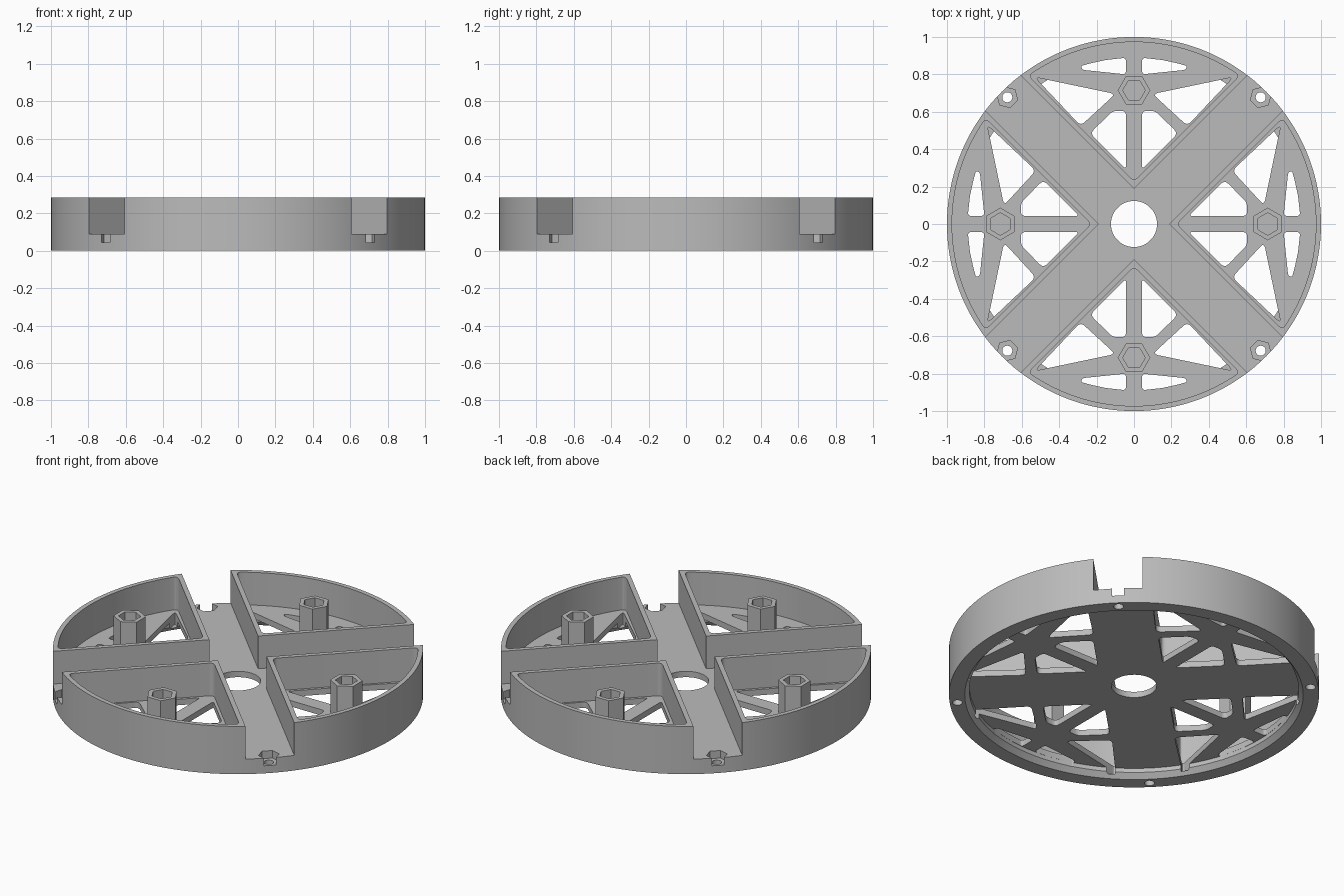
import bpy, bmesh, math
from mathutils import Vector, Matrix

cube = bpy.data.objects.get("Cube")
if cube:
    bpy.data.objects.remove(cube, do_unlink=True)

gray = bpy.data.materials.new("plain gray")
gray.use_nodes = True
gray.diffuse_color = (0.5, 0.5, 0.5, 1)
gray.node_tree.nodes["Principled BSDF"].inputs["Base Color"].default_value = (0.5, 0.5, 0.5, 1)

TOP, FLOOR, UNDER = 0.285, 0.09, 0.055
HALF, WALL = 0.134, 0.027          # channel half width, wall thickness
BOSS_Y = 0.715
QUARTERS = [i * math.pi / 2 for i in range(4)]
DIAGONALS = [a + math.pi / 4 for a in QUARTERS]


def turned(points, angle):
    rot = Matrix.Rotation(angle, 2)
    return [rot @ Vector(p) for p in points]


def ngon(radius, sides, centre=(0, 0), start=0):
    return [Vector((centre[0] + radius * math.cos(start + i * math.tau / sides),
                    centre[1] + radius * math.sin(start + i * math.tau / sides)))
            for i in range(sides)]


def rounded(corners, steps=6):
    """Round each (x, y, cut) corner, starting the curve 'cut' away from it."""
    out = []
    for i, (x, y, cut) in enumerate(corners):
        p = Vector((x, y))
        if not cut:
            out.append(p)
            continue
        a = Vector(corners[i - 1][:2]) - p
        b = Vector(corners[(i + 1) % len(corners)][:2]) - p
        a = p + a.normalized() * min(cut, a.length * 0.49)
        b = p + b.normalized() * min(cut, b.length * 0.49)
        for k in range(steps + 1):
            t = k / steps
            out.append(a * (1 - t) ** 2 + p * 2 * t * (1 - t) + b * t * t)
    return out


def prisms(name, outlines, z0, z1):
    """Make one object from upright prisms with the given outlines."""
    bm = bmesh.new()
    for pts in outlines:
        low = [bm.verts.new((p[0], p[1], z0)) for p in pts]
        high = [bm.verts.new((p[0], p[1], z1)) for p in pts]
        bm.faces.new(low)
        bm.faces.new(high)
        for i in range(len(pts)):
            bm.faces.new((low[i - 1], low[i], high[i], high[i - 1]))
    bmesh.ops.recalc_face_normals(bm, faces=bm.faces)
    return add(name, bm)


def add(name, bm):
    mesh = bpy.data.meshes.new(name)
    bm.to_mesh(mesh)
    bm.free()
    mesh.materials.append(gray)
    ob = bpy.data.objects.new(name, mesh)
    bpy.context.scene.collection.objects.link(ob)
    return ob


def cut(ob, cutter):
    """Subtract the cutter from the object and throw the cutter away."""
    mod = ob.modifiers.new("cut", "BOOLEAN")
    mod.operation, mod.solver, mod.object = "DIFFERENCE", "EXACT", cutter
    bpy.context.view_layer.update()
    deps = bpy.context.evaluated_depsgraph_get()
    mesh = bpy.data.meshes.new_from_object(ob.evaluated_get(deps))
    ob.modifiers.clear()
    ob.data = mesh
    bpy.data.objects.remove(cutter, do_unlink=True)


def smooth(ob):
    bpy.ops.object.select_all(action="DESELECT")
    ob.select_set(True)
    bpy.context.view_layer.objects.active = ob
    bpy.ops.object.shade_smooth_by_angle(angle=math.radians(25))


# Solid round body
body = prisms("wheel_body", [ngon(1, 144)], 0, TOP)

# Cross channel
cross = []
for a in DIAGONALS:
    cross += turned([(HALF, -HALF), (1.2, -HALF), (1.2, HALF)], a)
cut(body, prisms("channel_cutter", [cross], FLOOR, TOP + 0.1))

# Four wedge pockets, leaving thin walls
inner, off = 1 - WALL, HALF + WALL
side = math.sqrt(inner ** 2 - off ** 2)
cx, cy = (side - off) / math.sqrt(2), (side + off) / math.sqrt(2)
spread = math.atan2(cx, cy) - 0.05
arc = [(inner * math.sin(t), inner * math.cos(t), 0)
       for t in (spread * (1 - i / 12) for i in range(25))]
wedge = rounded([(0, off * math.sqrt(2), 0.03), (cx, cy, 0.04)] + arc + [(-cx, cy, 0.04)])
cut(body, prisms("pocket_cutter", [turned(wedge, a) for a in QUARTERS], FLOOR, TOP + 0.1))

# Rounded openings between the floor ribs
lower = [(-0.043, 0.605, 0.025), (-0.113, 0.605, 0.025), (-0.235, 0.485, 0.03),
         (-0.043, 0.293, 0.02)]
flank = [(-0.53, 0.785, 0.03), (-0.10, 0.695, 0.03), (-0.285, 0.525, 0.03)]
outer = [(-0.043, 0.80, 0.02), (-0.043, 0.889, 0.02), (-0.15, 0.877, 0),
         (-0.22, 0.862, 0), (-0.285, 0.845, 0.015), (-0.275, 0.824, 0.015)]
openings = []
for shape in (lower, flank, outer):
    pts = rounded(shape)
    for a in QUARTERS:
        openings.append(turned(pts, a))
        openings.append(turned([(-p.x, p.y) for p in pts], a))
cut(body, prisms("opening_cutter", openings, 0.02, 0.2))

# Chamfered recess under the floor
bm = bmesh.new()
rings = [[bm.verts.new((p.x, p.y, z)) for p in ngon(r, 144)]
         for r, z in ((0.915, -0.1), (0.915, 0), (0.89, 0.03), (0.89, UNDER))]
for low, high in zip(rings, rings[1:]):
    for i in range(len(low)):
        bm.faces.new((low[i - 1], low[i], high[i], high[i - 1]))
bm.faces.new(rings[0])
bm.faces.new(rings[-1])
bmesh.ops.recalc_face_normals(bm, faces=bm.faces)
cut(body, add("recess_cutter", bm))

# Centre bore, nut pockets and bolt holes
cut(body, prisms("bore_cutter", [ngon(0.123, 48)], -0.1, 0.5))
spots = [(0.958 * math.cos(a), 0.958 * math.sin(a)) for a in DIAGONALS]
cut(body, prisms("nut_cutter", [ngon(0.057, 6, s, a + math.pi / 6)
                                for s, a in zip(spots, DIAGONALS)], 0.045, 0.15))
cut(body, prisms("bolt_cutter", [ngon(0.027, 20, s) for s in spots], -0.1, 0.15))
smooth(body)

# Hexagonal socket posts
for name, a in zip(("back", "right", "front", "left"), QUARTERS):
    post = prisms(name + "_post", [turned(ngon(0.087, 6, (0, BOSS_Y)), a)], FLOOR - 0.01, TOP)
    cut(post, prisms("socket_cutter", [turned(ngon(0.06, 6, (0, BOSS_Y)), a)], FLOOR, TOP + 0.1))
